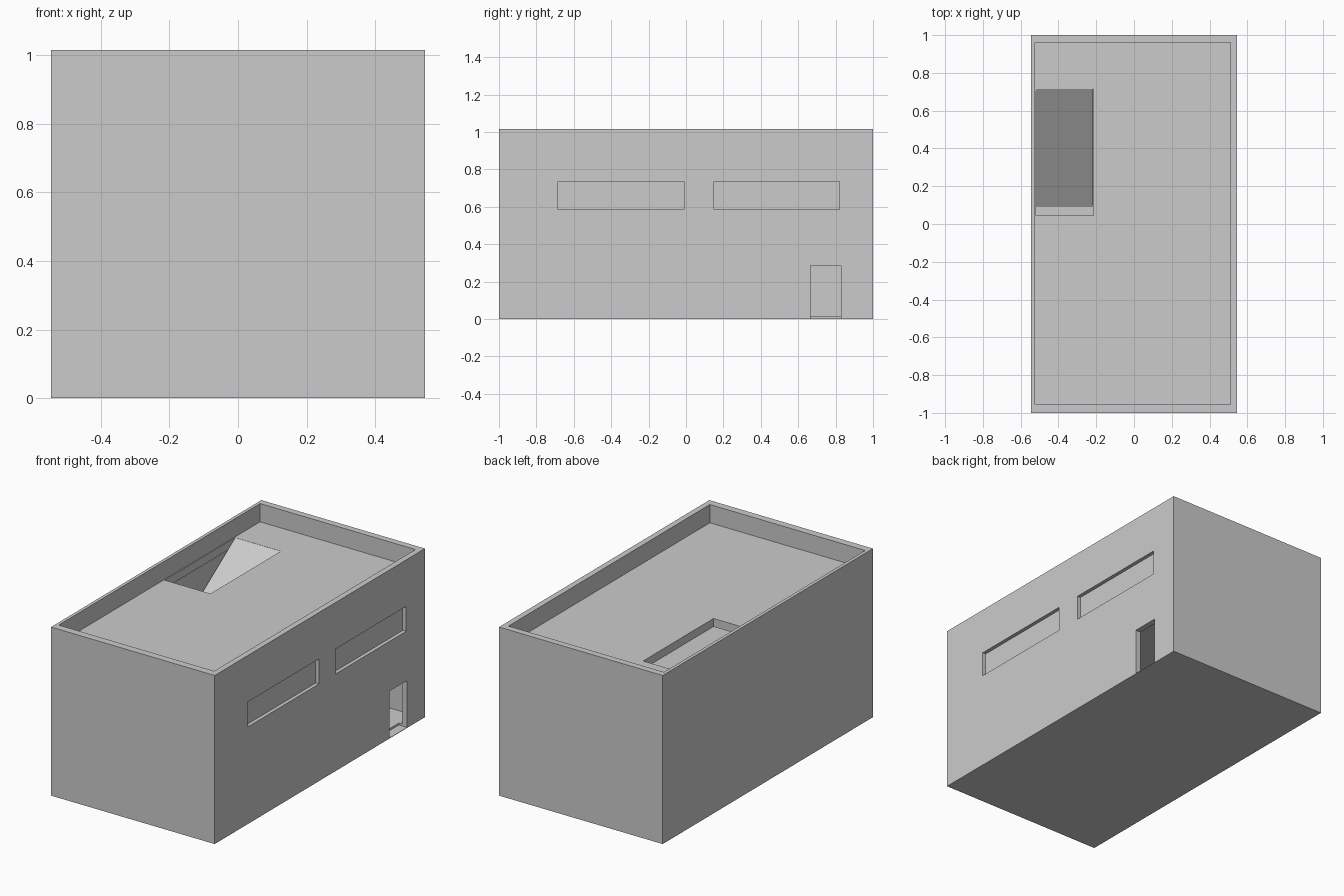
import bpy, bmesh

if "Cube" in bpy.data.objects:
    bpy.data.objects.remove(bpy.data.objects["Cube"])

gray = bpy.data.materials.new("light_gray")
gray.diffuse_color = (0.6, 0.6, 0.6, 1)
gray.use_nodes = True
gray.node_tree.nodes["Principled BSDF"].inputs["Base Color"].default_value = gray.diffuse_color

# Overall and inner extents
X0, X1, Y0, Y1, H = -0.545, 0.545, -1.0, 1.0, 1.015
IX0, IX1, IY0, IY1 = -0.525, 0.51, -0.955, 0.96
GROUND, UPPER, ROOF, SLAB = 0.015, 0.485, 0.905, 0.05


def make(name, verts, faces):
    me = bpy.data.meshes.new(name)
    bm = bmesh.new()
    vs = [bm.verts.new(v) for v in verts]
    for f in faces:
        bm.faces.new([vs[i] for i in f])
    bmesh.ops.recalc_face_normals(bm, faces=bm.faces[:])
    bm.to_mesh(me)
    bm.free()
    me.materials.append(gray)
    ob = bpy.data.objects.new(name, me)
    bpy.context.collection.objects.link(ob)
    return ob


QUADS = [(0, 1, 2, 3), (4, 5, 6, 7), (0, 1, 5, 4),
         (1, 2, 6, 5), (2, 3, 7, 6), (3, 0, 4, 7)]


def box(name, x0, x1, y0, y1, z0, z1):
    return make(name, [(x, y, z) for z in (z0, z1)
                       for x, y in ((x0, y0), (x1, y0), (x1, y1), (x0, y1))], QUADS)


def extrude_x(name, profile, x0, x1):
    # Four-sided (y, z) profile carried across x
    return make(name, [(x, y, z) for x in (x0, x1) for y, z in profile], QUADS)


def cut(target, name, *extents):
    cutter = box(name, *extents)
    cutter.hide_render = True
    cutter.hide_viewport = True
    cutter.display_type = 'WIRE'
    mod = target.modifiers.new(name, 'BOOLEAN')
    mod.operation = 'DIFFERENCE'
    mod.solver = 'EXACT'
    mod.object = cutter


# Outer shell hollowed into two storeys and an open roof terrace
shell = box("building_shell", X0, X1, Y0, Y1, 0, H)
rooms = [("ground_room", GROUND, UPPER - SLAB),
         ("upper_room", UPPER, ROOF - SLAB),
         ("roof_terrace", ROOF, H + 0.1)]
for name, z0, z1 in rooms:
    cut(shell, name + "_cutter", IX0, IX1, IY0, IY1, z0, z1)

# Doorway through the right wall
cut(shell, "doorway_cutter", IX1 - 0.02, X1 + 0.05, 0.665, 0.83, GROUND - 0.012, 0.285)

# Two recessed strip windows in the right wall
for i, (y0, y1) in enumerate(((-0.685, -0.01), (0.15, 0.82))):
    cut(shell, f"window_cutter_{i + 1}", X1 - 0.022, X1 + 0.05, y0, y1, 0.585, 0.735)

# Stairwell openings in the roof and the upper floor
cut(shell, "roof_opening_cutter", -0.52, -0.215, 0.045, 0.715, ROOF - SLAB - 0.03, ROOF + 0.03)
cut(shell, "floor_opening_cutter", 0.305, 0.42, -0.62, 0.01, UPPER - SLAB - 0.03, UPPER + 0.03)

# Ramp from the upper floor to the roof
extrude_x("roof_ramp", [(0.09, UPPER), (0.715, ROOF - 0.001),
                        (0.715, ROOF - 0.04), (0.15, UPPER)], -0.519, -0.216)

# Ramp from the ground to the upper floor
extrude_x("ground_ramp", [(-0.69, GROUND), (0.01, UPPER - 0.001),
                          (0.01, UPPER - 0.04), (-0.63, GROUND)], 0.306, 0.419)
